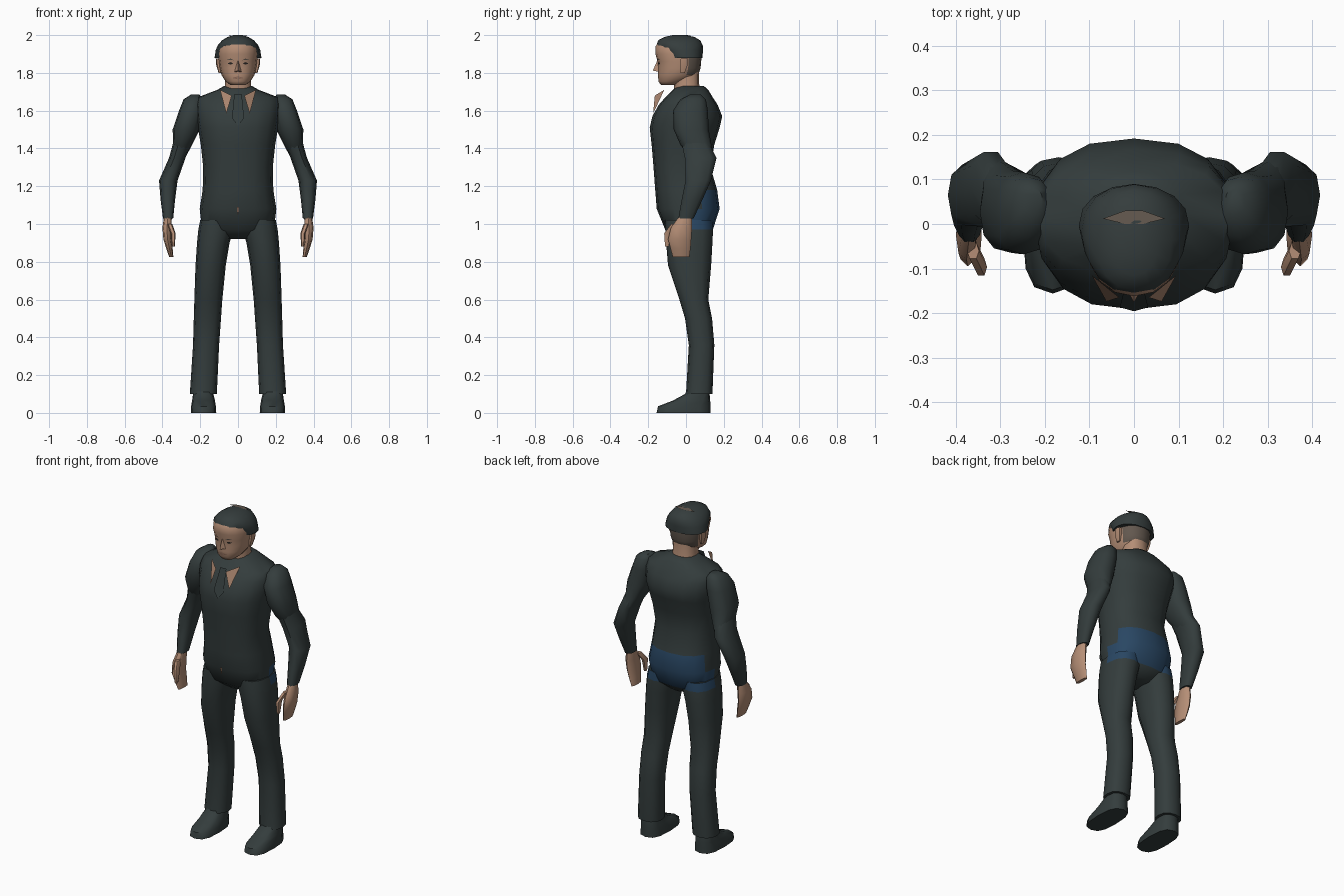
import bpy, bmesh, math
from mathutils import Vector
from mathutils.bvhtree import BVHTree


def material(name, rgb):
    m = bpy.data.materials.new(name)
    m.diffuse_color = (*rgb, 1)
    return m


SUIT = material("dark suit", (0.034, 0.046, 0.046))
SKIN = material("skin", (0.46, 0.27, 0.18))
BLUE = material("blue seat", (0.022, 0.062, 0.125))
HAIR = material("dark hair", (0.035, 0.046, 0.046))
CROP = material("cropped hair", (0.125, 0.098, 0.078))
LIP = material("lips", (0.24, 0.13, 0.09))
INK = material("eye dark", (0.02, 0.017, 0.015))


def finish(bm, name, mats, rule=None, angle=50):
    bmesh.ops.recalc_face_normals(bm, faces=bm.faces)
    if rule:
        for f in bm.faces:
            f.material_index = rule(f.calc_center_median())
    me = bpy.data.meshes.new(name)
    bm.to_mesh(me)
    bm.free()
    for m in mats:
        me.materials.append(m)
    ob = bpy.data.objects.new(name, me)
    bpy.context.collection.objects.link(ob)
    bpy.context.view_layer.objects.active = ob
    ob.select_set(True)
    bpy.ops.object.shade_smooth_by_angle(angle=math.radians(angle))
    ob.select_set(False)
    return ob


def loft(name, rings, mats, n=12, e=2.4, side=1, rule=None, angle=50):
    """Stack of rounded rings, each given as (z, x0, x1, y0, y1)."""
    bm = bmesh.new()
    loops = []
    for z, x0, x1, y0, y1 in rings:
        loop = []
        for i in range(n):
            a = 2 * math.pi * i / n
            c, s = math.cos(a), math.sin(a)
            px = math.copysign(abs(c) ** (2 / e), c) * (x1 - x0) / 2
            py = math.copysign(abs(s) ** (2 / e), s) * (y1 - y0) / 2
            loop.append(bm.verts.new((side * ((x0 + x1) / 2 + px), (y0 + y1) / 2 + py, z)))
        loops.append(loop)
    for a, b in zip(loops, loops[1:]):
        for i in range(n):
            j = (i + 1) % n
            bm.faces.new((a[i], a[j], b[j], b[i]))
    bm.faces.new(loops[0])
    bm.faces.new(loops[-1])
    return finish(bm, name, mats, rule, angle)


def centred(rows):
    return [(z, -w, w, y0, y1) for z, w, y0, y1 in rows]


def polygon(name, pts, mat):
    bm = bmesh.new()
    bm.faces.new([bm.verts.new(p) for p in pts])
    return finish(bm, name, [mat])


def seat(c):
    return 1 if c.y > 0.045 and 0.965 < c.z < 1.18 else 0


# Torso with blue seat at the back
loft("torso", centred([
    (0.92, 0.06, -0.05, 0.09), (0.97, 0.19, -0.11, 0.142), (1.08, 0.203, -0.155, 0.178),
    (1.18, 0.187, -0.163, 0.165), (1.30, 0.184, -0.172, 0.13), (1.42, 0.197, -0.182, 0.15),
    (1.51, 0.212, -0.192, 0.178), (1.57, 0.222, -0.178, 0.192), (1.63, 0.226, -0.145, 0.168),
    (1.67, 0.215, -0.11, 0.142), (1.71, 0.11, -0.07, 0.118), (1.73, 0.075, -0.05, 0.095)]),
    [SUIT, BLUE], n=16, rule=seat)

for side, tag in ((1, "right"), (-1, "left")):
    # Legs and shoes
    loft(tag + "_leg", [
        (1.02, 0.02, 0.2, -0.11, 0.14), (0.97, 0.025, 0.21, -0.11, 0.143),
        (0.90, 0.045, 0.217, -0.105, 0.14), (0.78, 0.065, 0.225, -0.095, 0.133),
        (0.60, 0.083, 0.231, -0.035, 0.118), (0.50, 0.09, 0.234, -0.005, 0.138),
        (0.36, 0.1, 0.238, 0.015, 0.15), (0.10, 0.112, 0.255, 0.0, 0.14)],
        [SUIT, BLUE], side=side, rule=seat)
    loft(tag + "_shoe", [
        (0.0, 0.115, 0.25, -0.156, 0.13), (0.035, 0.117, 0.248, -0.148, 0.13),
        (0.065, 0.122, 0.243, -0.07, 0.128), (0.10, 0.13, 0.238, -0.005, 0.125),
        (0.13, 0.135, 0.235, 0.01, 0.12)], [SUIT], e=2.8, side=side)
    # Sleeves
    loft(tag + "_upper_sleeve", [
        (1.685, 0.205, 0.25, 0.02, 0.08), (1.66, 0.185, 0.288, -0.03, 0.105),
        (1.60, 0.185, 0.312, -0.068, 0.116), (1.50, 0.203, 0.346, -0.065, 0.12),
        (1.42, 0.242, 0.343, -0.03, 0.135), (1.35, 0.28, 0.355, 0.02, 0.15)],
        [SUIT], side=side)
    loft(tag + "_lower_sleeve", [
        (1.45, 0.24, 0.338, -0.03, 0.115), (1.35, 0.278, 0.365, -0.01, 0.165),
        (1.23, 0.32, 0.418, -0.005, 0.135), (1.13, 0.333, 0.41, -0.025, 0.09),
        (1.03, 0.343, 0.397, -0.042, 0.042)], [SUIT], n=10, side=side)
    # Hands
    loft(tag + "_hand", [
        (1.05, 0.35, 0.39, -0.03, 0.03), (0.98, 0.352, 0.4, -0.08, 0.032),
        (0.92, 0.352, 0.395, -0.095, 0.028), (0.87, 0.346, 0.38, -0.082, 0.024),
        (0.825, 0.342, 0.364, -0.07, 0.018)], [SKIN], n=8, side=side)
    loft(tag + "_thumb", [
        (1.0, 0.348, 0.375, -0.08, -0.04), (0.95, 0.33, 0.356, -0.118, -0.075),
        (0.88, 0.335, 0.35, -0.112, -0.09)], [SKIN], n=6, side=side)
    # Shirt collar wings
    polygon(tag + "_collar", [
        (side * 0.033, -0.165, 1.68), (side * 0.095, -0.115, 1.71),
        (side * 0.062, -0.174, 1.585)], SKIN)
    # Ears
    loft(tag + "_ear", [
        (1.80, 0.09, 0.103, -0.03, -0.005), (1.84, 0.09, 0.115, -0.035, 0.01),
        (1.875, 0.09, 0.118, -0.03, 0.012)], [SKIN], n=6, side=side)

# Tie knot and fly
polygon("tie", [(-0.02, -0.14, 1.685), (0.02, -0.14, 1.685), (0.032, -0.187, 1.56),
                (0, -0.196, 1.52), (-0.032, -0.187, 1.56)], SUIT)
polygon("fly", [(-0.006, -0.164, 1.09), (0.006, -0.164, 1.09), (0.003, -0.157, 1.05),
                (-0.003, -0.157, 1.05)], SKIN)

# Neck and head, with cropped hair at the back
loft("neck", centred([(1.66, 0.085, -0.06, 0.085), (1.74, 0.068, -0.065, 0.07),
                      (1.83, 0.07, -0.07, 0.07)]), [SKIN])
head = loft("head", centred([
    (1.735, 0.04, -0.132, -0.05), (1.755, 0.066, -0.146, 0.0), (1.79, 0.088, -0.148, 0.065),
    (1.825, 0.096, -0.148, 0.077), (1.86, 0.101, -0.15, 0.08), (1.90, 0.106, -0.162, 0.085),
    (1.94, 0.101, -0.162, 0.085), (1.97, 0.08, -0.14, 0.065), (1.99, 0.03, -0.08, 0.01)]),
    [SKIN, CROP], n=16, e=2.2, rule=lambda c: 1 if c.z > 1.79 and c.y > 0.0 else 0, angle=60)

# Hair cap, tucked behind the forehead
loft("hair", centred([
    (1.88, 0.124, -0.095, 0.087), (1.92, 0.118, -0.13, 0.09), (1.945, 0.108, -0.156, 0.089),
    (1.972, 0.085, -0.148, 0.076), (1.99, 0.055, -0.115, 0.045), (2.0, 0.025, -0.07, 0.0)]),
    [HAIR], n=16, e=2.2)

# Nose
bm = bmesh.new()
p = [bm.verts.new(v) for v in ((0, -0.15, 1.87), (-0.02, -0.142, 1.805),
                               (0.02, -0.142, 1.805), (0, -0.176, 1.812))]
for a, b, c in ((0, 1, 3), (0, 3, 2), (1, 2, 3), (0, 2, 1)):
    bm.faces.new((p[a], p[b], p[c]))
finish(bm, "nose", [SKIN])

# Painted face details, laid on the head surface
tree = BVHTree.FromPolygons([v.co for v in head.data.vertices],
                            [q.vertices[:] for q in head.data.polygons])


def face_plate(name, outline, mat):
    pts = []
    for x, z in outline:
        hit = tree.ray_cast(Vector((x, -1, z)), Vector((0, 1, 0)))[0]
        pts.append((x, hit.y - 0.004, z))
    polygon(name, pts, mat)


for s, tag in ((1, "right"), (-1, "left")):
    face_plate(tag + "_eye", [(s * 0.025, 1.85), (s * 0.04, 1.857), (s * 0.056, 1.85),
                              (s * 0.04, 1.843)], INK)
    face_plate(tag + "_brow", [(s * 0.018, 1.866), (s * 0.04, 1.876), (s * 0.062, 1.868),
                               (s * 0.04, 1.869)], CROP)
face_plate("mouth", [(-0.032, 1.773), (0, 1.782), (0.032, 1.773), (0, 1.766)], LIP)

# Thin patch on the crown
polygon("crown_patch", [(-0.07, 0.012, 1.994), (-0.02, 0.03, 1.998), (0.02, 0.03, 1.998),
                        (0.07, 0.012, 1.994), (0.02, 0.0, 2.0), (-0.02, 0.0, 2.0)], CROP)
